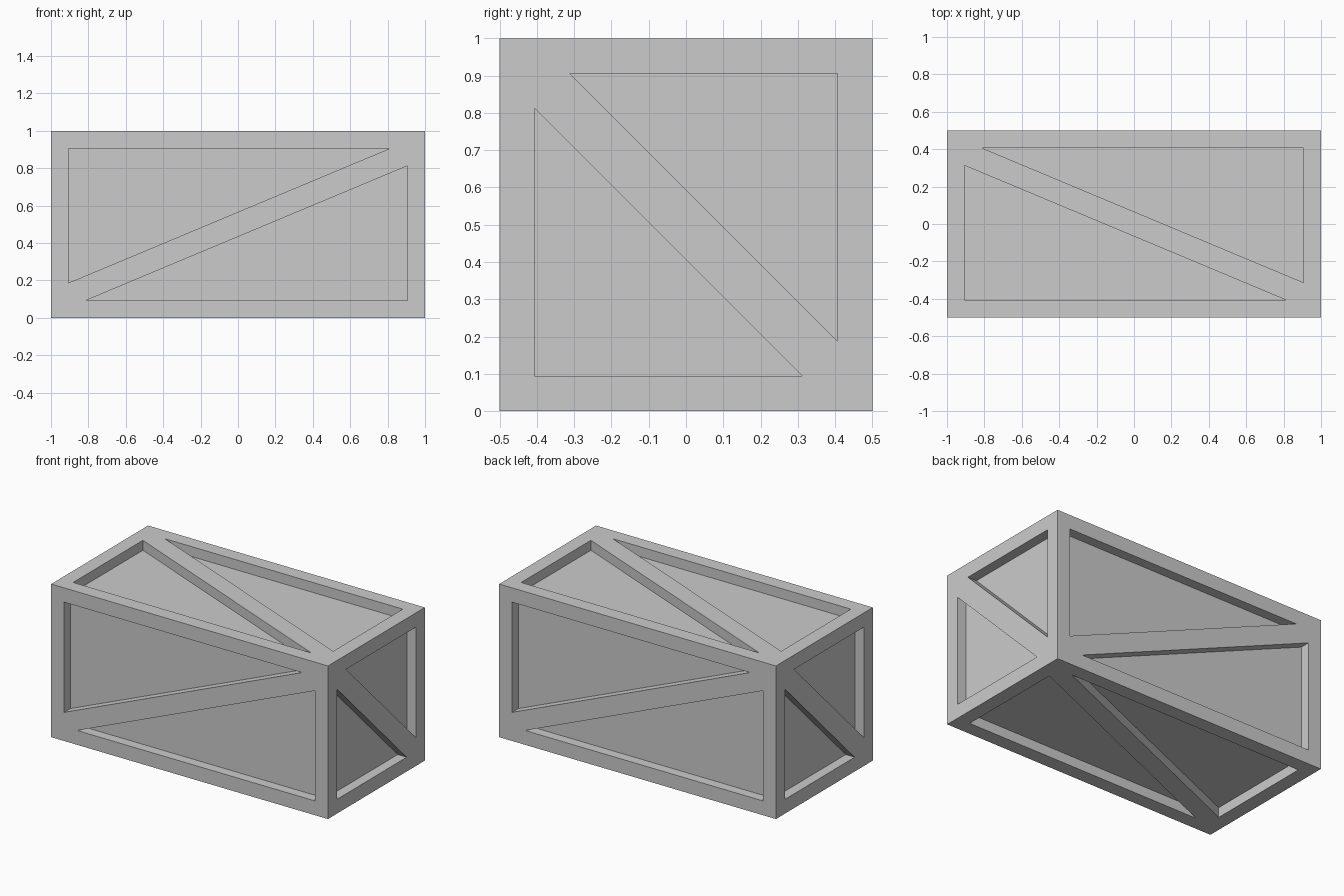
import bpy, bmesh
from mathutils import Vector

if "Cube" in bpy.data.objects:
    bpy.data.objects.remove(bpy.data.objects["Cube"])

HALF = Vector((1.0, 0.5, 0.5))   # crate half size
RIM = 0.0935                     # rim width, also gap across the brace ends
DEPTH = 0.065                    # recess depth

bm = bmesh.new()
X, Y, Z = Vector((1, 0, 0)), Vector((0, 1, 0)), Vector((0, 0, 1))
CENTRE = Vector((0, 0, 0.5))


def extent(axis):
    return abs(axis.dot(HALF))


def panel(n, u, v):
    """One side: rim and diagonal brace from (-u,-v) to (+u,+v), two sunken triangles."""
    hu, hv, hn = extent(u), extent(v), extent(n)
    iu, iv = hu - RIM, hv - RIM
    for s in (1, -1):            # the second half is the first turned 180 degrees
        def vert(a, b, h=0.0):
            return bm.verts.new(CENTRE + u * a * s + v * b * s + n * (hn - h))
        corners = [(-hu, hv), (hu, hv), (-hu, -hv)]
        tri = [(-iu, iv), (iu - RIM, iv), (-iu, -iv + RIM)]
        outer = [vert(*p) for p in corners]
        lip = [vert(*p) for p in tri]
        floor = [vert(*p, DEPTH) for p in tri]
        for i in range(3):
            j = (i + 1) % 3
            bm.faces.new((outer[i], outer[j], lip[j], lip[i]))   # rim and brace
            bm.faces.new((lip[i], lip[j], floor[j], floor[i]))   # recess wall
        bm.faces.new(floor)


# Six sides; opposite sides are turned copies of each other
panel(-Y, X, Z)    # front
panel(Y, -X, Z)    # back
panel(X, -Y, Z)    # right
panel(-X, Y, Z)    # left
panel(Z, -X, Y)    # top
panel(-Z, X, Y)    # bottom

bmesh.ops.remove_doubles(bm, verts=bm.verts, dist=1e-5)
bmesh.ops.recalc_face_normals(bm, faces=bm.faces)

mesh = bpy.data.meshes.new("braced_crate")
bm.to_mesh(mesh)
bm.free()
crate = bpy.data.objects.new("braced_crate", mesh)
bpy.context.collection.objects.link(crate)
